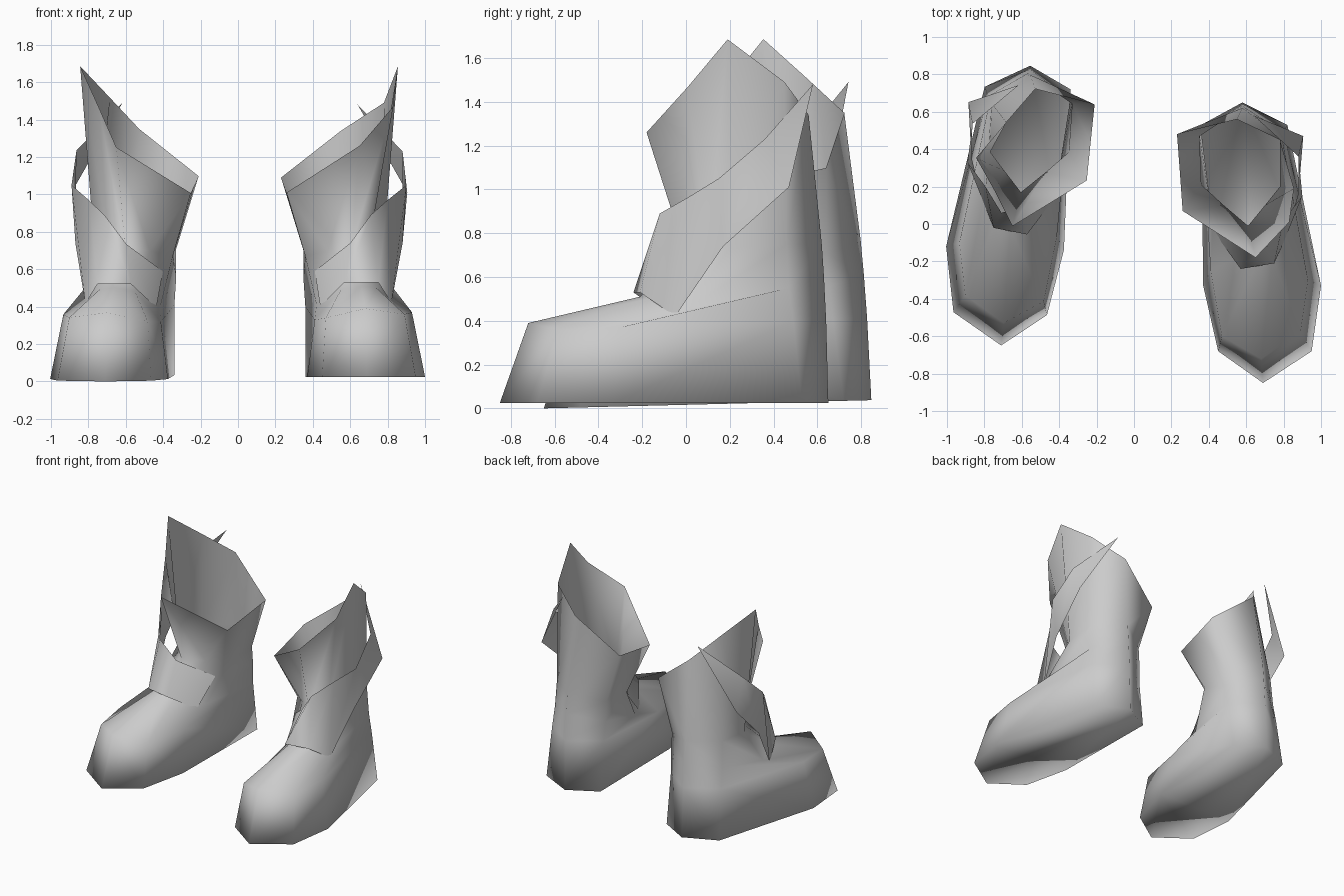
import bpy
import bmesh
from mathutils import Matrix

if "Cube" in bpy.data.objects:
    bpy.data.objects.remove(bpy.data.objects["Cube"], do_unlink=True)

# One plain grey for everything
grey = bpy.data.materials.new("plain grey")
grey.use_nodes = True
colour = (0.6, 0.6, 0.6, 1)
grey.diffuse_color = colour
grey.node_tree.nodes["Principled BSDF"].inputs["Base Color"].default_value = colour


def loft(name, rings, closed, cap=False):
    """Skin a list of equal rings with quads, optionally capping the first."""
    bm = bmesh.new()
    rows = [[bm.verts.new(point) for point in ring] for ring in rings]
    count = len(rows[0])
    for low, high in zip(rows, rows[1:]):
        for i in range(count if closed else count - 1):
            j = (i + 1) % count
            bm.faces.new((low[i], low[j], high[j], high[i]))
    if cap:
        bm.faces.new(rows[0][::-1])
    bmesh.ops.remove_doubles(bm, verts=bm.verts, dist=.001)
    mesh = bpy.data.meshes.new(name)
    bm.to_mesh(mesh)
    bm.free()
    mesh.materials.append(grey)
    mesh.polygons.foreach_set("use_smooth", [True] * len(mesh.polygons))
    obj = bpy.data.objects.new(name, mesh)
    bpy.context.collection.objects.link(obj)
    return obj


# Boot sections, each ordered toe, outer side, heel, inner side
outline = [(.69, -.85), (.95, -.68), (1, -.33), (.82, .53),
           (.58, .65), (.36, .53), (.37, -.33), (.45, -.68)]
sole = [(x, y, .025) for x, y in outline]
vamp = [(.68, -.72, .39), (.89, -.58, .36), (.93, -.3, .37), (.8, .49, .4),
        (.58, .64, .4), (.36, .49, .4), (.41, -.25, .33), (.47, -.6, .34)]
instep = [(.66, -.21, .51), (.74, -.17, .5), (.8, 0, .45), (.79, .47, .55),
          (.58, .63, .6), (.35, .48, .55), (.42, .02, .41), (.55, -.18, .49)]
ankle = [(.61, -.01, .73), (.7, .1, .73), (.78, .2, .73), (.78, .46, .75),
         (.58, .62, .75), (.35, .47, .7), (.36, .21, .67), (.48, .1, .7)]


def collar(front_outer, back_outer):
    return [(.65, -.18, 1.26), front_outer, (.855, .19, 1.685), back_outer,
            (.55, .56, 1.34), (.23, .48, 1.09), (.245, .28, 1.05), (.26, .07, 1.01)]


# Strap edges, from the inner instep up to a pointed end behind the outer side
strap_tip = (.64, .58, 1.48)
strap_low = [(.44, -.06, .4), (.57, -.24, .53), (.75, -.21, .53), (.82, -.05, .42),
             (.88, .17, .74), (.905, .47, 1.01), strap_tip]
strap_high = [(.41, .12, .59), (.6, -.08, .74), (.71, -.12, .89), (.8, .02, .97),
              (.9, .15, 1.05), (.88, .36, 1.23), strap_tip]

# The right boot is the left one mirrored, stepped back and slightly turned
right_place = (Matrix.Translation((.005, .18, -.004)) @ Matrix.Rotation(.025, 4, "X")
               @ Matrix.Rotation(-.03, 4, "Z") @ Matrix.Scale(-1, 4, (1, 0, 0)))
left_collar = collar((.83, .01, 1.47), (.78, .45, 1.49))
right_collar = collar((.75, .01, 1.47), (.7, .38, 1.51))

for side, place, rim in (("left", Matrix.Identity(4), left_collar),
                         ("right", right_place, right_collar)):
    boot = loft(side + "_boot", [sole, vamp, instep, ankle, rim], True, cap=True)
    strap = loft(side + "_strap", [strap_low, strap_high], False)
    for part in (boot, strap):
        part.data.transform(place)
        if side == "right":
            part.data.flip_normals()
